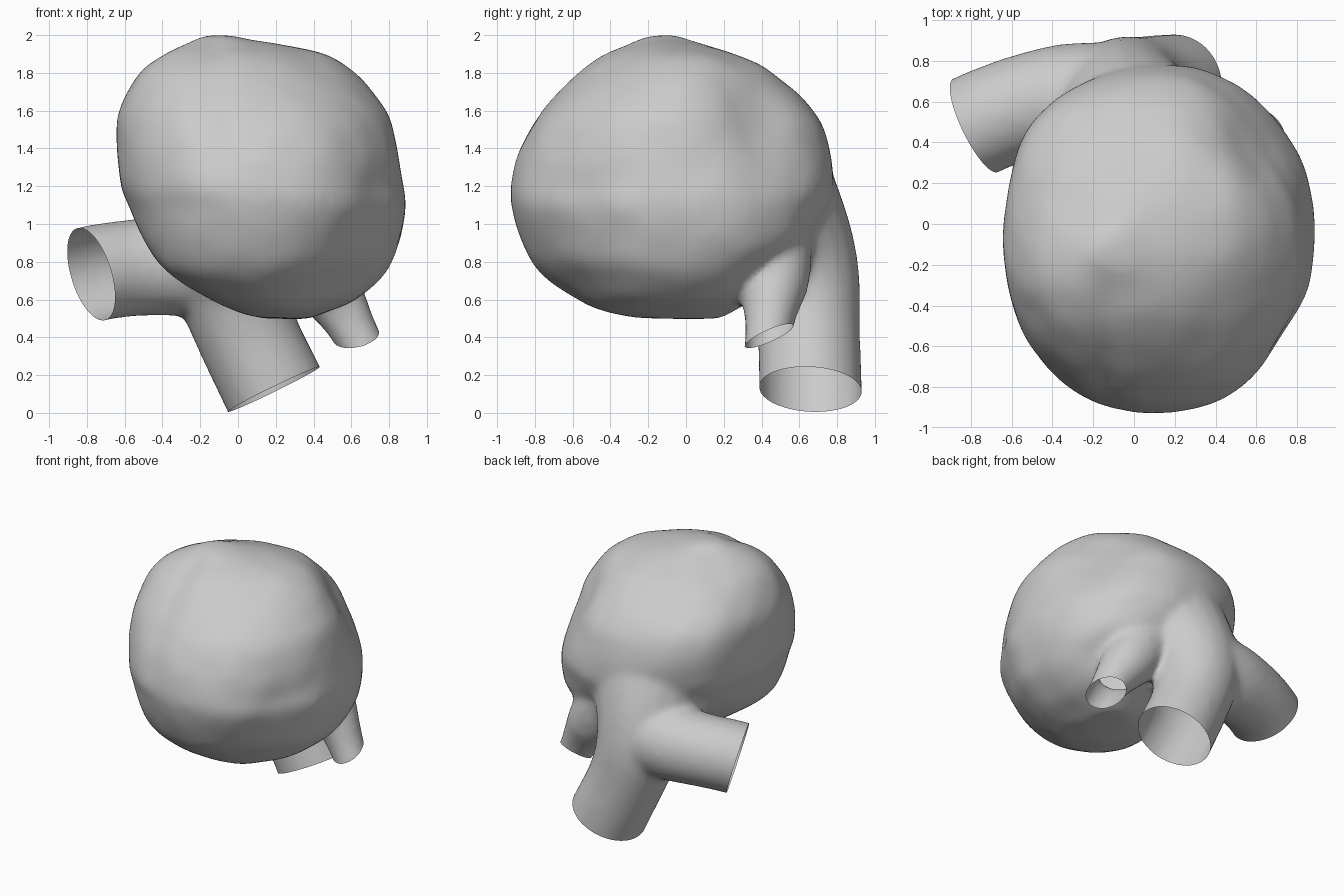
import bpy
import bmesh
import math
from mathutils import Vector, noise

old = bpy.data.objects.get("Cube")
if old:
    bpy.data.objects.remove(old, do_unlink=True)

grey = bpy.data.materials.new("plain_grey")
grey.use_nodes = True
colour = (0.6, 0.6, 0.6, 1)
grey.diffuse_color = colour
grey.node_tree.nodes["Principled BSDF"].inputs["Base Color"].default_value = colour

# Broad dents (negative) and swellings: centre, size, amount
swellings = [
    (Vector((0.65, 0.42, 1.56)), 0.32, -0.12),
    (Vector((0.68, -0.55, 1.1)), 0.25, -0.04),
    (Vector((0.5, -0.55, 0.72)), 0.25, -0.04),
    (Vector((-0.3, -0.55, 0.75)), 0.25, 0.03),
    (Vector((-0.43, 0.48, 1.45)), 0.3, 0.05),
]


def link(name, data):
    obj = bpy.data.objects.new(name, data)
    bpy.context.collection.objects.link(obj)
    return obj


def spline_rows(rows, steps):
    """Smooth interpolation through a list of rows."""
    result = []
    last = len(rows) - 1
    for i in range(last):
        a, b, c, d = (rows[max(0, min(last, i + k))] for k in (-1, 0, 1, 2))
        for s in range(steps):
            t = s / steps
            result.append([q + t * ((r - p) / 2 + t * (p - 2.5 * q + 2 * r - w / 2
                           + t * (1.5 * (q - r) + (w - p) / 2)))
                           for p, q, r, w in zip(a, b, c, d)])
    return result + [rows[-1]]


def lumpy(p):
    """Soft uneven swelling, with a shallow groove over the upper front."""
    out = (p - Vector((0.12, -0.08, 1.25))).normalized()
    push = 0.008 * noise.noise(p * 2.6) + 0.008 * noise.noise(p * 6)
    for centre, size, amount in swellings:
        push += amount * math.exp(-((p - centre).length / size) ** 2)
    if p.y < -0.1 and p.z > 1.2:
        fade = min(1, (-0.1 - p.y) * 4) * min(1, (p.z - 1.2) * 3)
        push -= 0.025 * fade * math.exp(-((p.x + 0.14) / 0.07) ** 2)
    return p + out * push


def make_sac(sections, sides=64):
    """Rounded cross-sections: height, x range, y range, diagonal stretch."""
    bm = bmesh.new()
    rings = []
    for z, x0, x1, y0, y1, skew in spline_rows(sections, 4):
        ring = []
        for i in range(sides):
            a = math.tau * i / sides
            c, s = math.cos(a), math.sin(a)
            grow = 1 + skew * math.sin(2 * a)
            x = (x0 + x1) / 2 + grow * (x1 - x0) / 2 * math.copysign(abs(c) ** 0.93, c)
            y = (y0 + y1) / 2 + grow * (y1 - y0) / 2 * math.copysign(abs(s) ** 0.93, s)
            ring.append(bm.verts.new(lumpy(Vector((x, y, z)))))
        rings.append(ring)
    for low, high in zip(rings, rings[1:]):
        for i in range(sides):
            j = (i + 1) % sides
            bm.faces.new((low[i], low[j], high[j], high[i]))
    bm.faces.new(rings[0][::-1])
    bm.faces.new(rings[-1])
    mesh = bpy.data.meshes.new("sac")
    bm.to_mesh(mesh)
    bm.free()
    return link("sac", mesh)


def make_vessel(name, path):
    """Swept tube; each path entry is x, y, z, radius."""
    curve = bpy.data.curves.new(name, "CURVE")
    curve.dimensions = "3D"
    curve.bevel_depth = 1
    curve.bevel_resolution = 8
    curve.use_fill_caps = True
    spline = curve.splines.new("NURBS")
    spline.points.add(len(path) - 1)
    for point, (x, y, z, r) in zip(spline.points, path):
        point.co = (x, y, z, 1)
        point.radius = r
    spline.order_u = 3
    spline.use_endpoint_u = True
    spline.resolution_u = 8
    return link(name, curve)


sac = make_sac([
    (0.50, 0.14, 0.36, -0.2, 0.18, 0.05),
    (0.53, 0.02, 0.46, -0.42, 0.24, 0.07),
    (0.60, -0.13, 0.63, -0.58, 0.34, 0.08),
    (0.75, -0.36, 0.78, -0.77, 0.48, 0.07),
    (0.90, -0.48, 0.85, -0.86, 0.64, 0.05),
    (1.08, -0.57, 0.89, -0.92, 0.74, 0.02),
    (1.20, -0.62, 0.88, -0.93, 0.78, 0.02),
    (1.40, -0.64, 0.85, -0.88, 0.76, 0.02),
    (1.60, -0.63, 0.80, -0.76, 0.68, 0.03),
    (1.80, -0.52, 0.63, -0.57, 0.46, 0.08),
    (1.90, -0.37, 0.45, -0.42, 0.26, 0.15),
    (1.96, -0.25, 0.15, -0.29, 0.06, 0.15),
    (2.0, -0.18, -0.03, -0.21, -0.05, 0.1),
])

parts = [
    sac,
    make_vessel("trunk_vessel", [
        (0.25, 0.66, 0.0, 0.275), (0.19, 0.66, 0.125, 0.275),
        (0.03, 0.65, 0.45, 0.27), (-0.06, 0.62, 0.75, 0.31),
        (-0.02, 0.46, 1.02, 0.41), (0.08, 0.24, 1.3, 0.5)]),
    make_vessel("side_vessel", [
        (-0.9, 0.425, 0.7, 0.258), (-0.78, 0.485, 0.74, 0.258),
        (-0.55, 0.58, 0.77, 0.255), (-0.25, 0.63, 0.79, 0.28),
        (0.0, 0.6, 0.8, 0.28)]),
    make_vessel("small_vessel", [
        (0.69, 0.42, 0.29, 0.12), (0.625, 0.435, 0.41, 0.12),
        (0.54, 0.45, 0.57, 0.15), (0.42, 0.475, 0.74, 0.205),
        (0.25, 0.42, 1.0, 0.25)]),
]

# Gather all parts into one mesh
bpy.context.view_layer.update()
graph = bpy.context.evaluated_depsgraph_get()
bm = bmesh.new()
for part in parts:
    mesh = bpy.data.meshes.new_from_object(part.evaluated_get(graph))
    bm.from_mesh(mesh)
    bpy.data.meshes.remove(mesh)
bmesh.ops.remove_doubles(bm, verts=bm.verts[:], dist=0.0001)
bmesh.ops.recalc_face_normals(bm, faces=bm.faces[:])
joined = bpy.data.meshes.new("sac_with_vessels")
bm.to_mesh(joined)
bm.free()
for part in parts:
    bpy.data.objects.remove(part, do_unlink=True)
body = link("sac_with_vessels", joined)

# Fuse into one skin with soft junctions
remesh = body.modifiers.new("fuse", "REMESH")
remesh.mode = "VOXEL"
remesh.voxel_size = 0.022
smooth = body.modifiers.new("soften", "SMOOTH")
smooth.factor = 0.5
smooth.iterations = 18
bpy.context.view_layer.update()
graph = bpy.context.evaluated_depsgraph_get()
skin = bpy.data.meshes.new_from_object(body.evaluated_get(graph))
body.modifiers.clear()
body.data = skin

# Slice the vessel ends open: centre, outward direction, reach
ends = [
    ((0.19, 0.66, 0.125), (0.44, -0.05, -0.9), 0.4),
    ((-0.78, 0.485, 0.74), (-0.87, -0.42, -0.27), 0.4),
    ((0.625, 0.435, 0.405), (0.25, 0.42, -0.85), 0.26),
]
bm = bmesh.new()
bm.from_mesh(skin)
for centre, normal, reach in ends:
    centre = Vector(centre)
    faces = [f for f in bm.faces if (f.calc_center_median() - centre).length < reach]
    edges = {e for f in faces for e in f.edges}
    verts = {v for f in faces for v in f.verts}
    bmesh.ops.bisect_plane(bm, geom=list(verts) + list(edges) + faces,
                           plane_co=centre, plane_no=normal, clear_outer=True)
for face in bm.faces:
    face.smooth = True
    face.material_index = 0
bm.to_mesh(skin)
bm.free()
skin.materials.clear()
skin.materials.append(grey)
